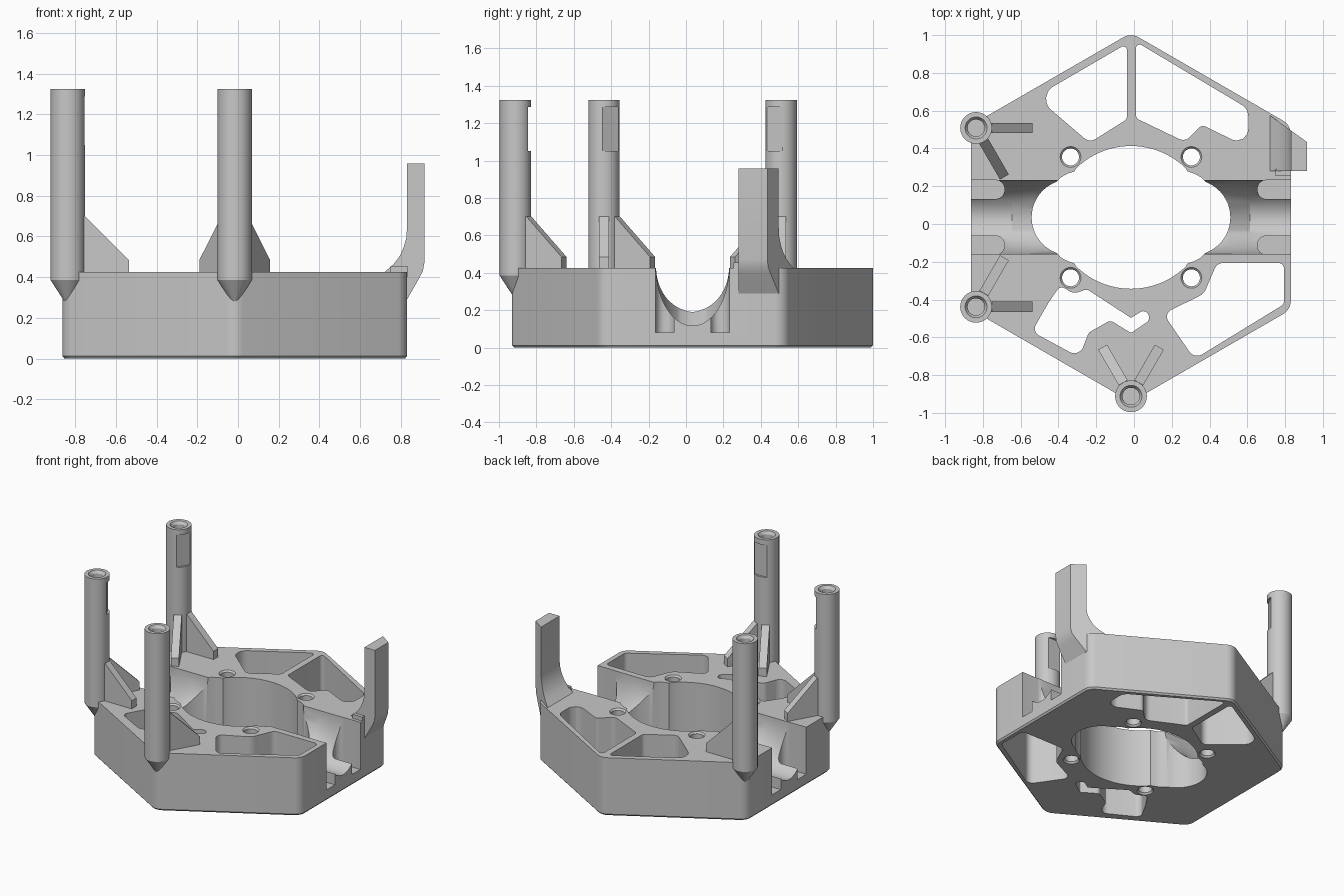
import bpy, bmesh, math
from math import sin, cos, pi, radians
from mathutils import Vector, Matrix

cube = bpy.data.objects.get("Cube")
if cube:
    bpy.data.objects.remove(cube, do_unlink=True)

grey = bpy.data.materials.new("plain grey")
grey.use_nodes = True
grey.diffuse_color = (0.58, 0.58, 0.58, 1)
grey.node_tree.nodes["Principled BSDF"].inputs["Base Color"].default_value = grey.diffuse_color

CX, CY = -0.016, 0.035      # centre of the hexagon
TOP = 0.425                 # height of the base


def loft(name, rings):
    """Skin equal-length rings and cap both ends."""
    bm = bmesh.new()
    loops = [[bm.verts.new(p) for p in ring] for ring in rings]
    for a, b in zip(loops, loops[1:]):
        for i in range(len(a)):
            j = (i + 1) % len(a)
            bm.faces.new((a[i], a[j], b[j], b[i]))
    bm.faces.new(loops[0])
    bm.faces.new(loops[-1])
    bmesh.ops.recalc_face_normals(bm, faces=bm.faces)
    mesh = bpy.data.meshes.new(name)
    bm.to_mesh(mesh)
    bm.free()
    mesh.materials.append(grey)
    ob = bpy.data.objects.new(name, mesh)
    bpy.context.collection.objects.link(ob)
    return ob


def prism(name, outline, z0, z1):
    return loft(name, [[(x, y, z) for x, y in outline] for z in (z0, z1)])


def circle(r, x=0, y=0, n=40):
    return [(x + r * cos(2 * pi * i / n), y + r * sin(2 * pi * i / n)) for i in range(n)]


def rounded(corners, steps=6):
    """Polygon of (x, y, radius) with arcs at its corners."""
    out = []
    for i, (x, y, r) in enumerate(corners):
        p = Vector((x, y))
        a = Vector(corners[i - 1][:2]) - p
        b = Vector(corners[(i + 1) % len(corners)][:2]) - p
        limit = 0.48 * min(a.length, b.length)
        half = a.angle(b) / 2
        a.normalize()
        b.normalize()
        t = min(r / math.tan(half), limit)
        c = p + (a + b).normalized() * (t / cos(half))
        radius = t * math.tan(half)
        u, v = p + a * t - c, p + b * t - c
        for k in range(steps + 1):
            out.append(tuple(c + u.lerp(v, k / steps).normalized() * radius))
    return out


def cut(target, cutter):
    mod = target.modifiers.new("cut", "BOOLEAN")
    mod.operation = "DIFFERENCE"
    mod.solver = "EXACT"
    mod.object = cutter
    bpy.context.view_layer.objects.active = target
    bpy.ops.object.modifier_apply(modifier=mod.name)
    bpy.data.objects.remove(cutter, do_unlink=True)


def smooth(ob):
    bpy.ops.object.select_all(action="DESELECT")
    ob.select_set(True)
    bpy.context.view_layer.objects.active = ob
    bpy.ops.object.shade_smooth_by_angle(angle=radians(28))


# Hexagonal base with a fine chamfer underneath
hexagon = rounded([(0.977 * cos(radians(a)), 0.977 * sin(radians(a)), 0.08)
                   for a in range(30, 390, 60)])
base = loft("base", [[(CX + x * s, CY + y * s, z) for x, y in hexagon]
                     for s, z in ((0.988, 0), (1, 0.012), (1, TOP))])

# Lobed central bore
quarter = [(0.326 + 0.2 * cos(radians(a)), 0.2 * sin(radians(a))) for a in range(0, 71, 7)]
quarter += [(0.37, 0.213), (0.335, 0.232), (0.3, 0.243)]
quarter += [(0.415 * sin(radians(a)), 0.415 * cos(radians(a)) - 0.037) for a in range(44, -1, -4)]
half = quarter + [(-x, y) for x, y in quarter[-2::-1]]
bore = half + [(x, -y) for x, y in half[-2:0:-1]]
cut(base, prism("bore_cutter", [(CX + x, CY + y) for x, y in bore], -0.1, 0.6))

# Lightening pockets
pockets = [
    [(-.037, .955, .02), (-.52, .674, .075), (-.235, .43, .05), (-.037, .555, .03)],
    [(.01, .965, .02), (.605, .61, .07), (.605, .405, .065), (.36, .525, .03),
     (.27, .435, .05), (.01, .56, .03)],
    [(.44, -.206, .05), (.794, -.206, .03), (.794, -.425, .03), (.32, -.715, .05),
     (.155, -.475, .04), (.37, -.37, .08)],
    [(-.54, -.57, .04), (-.455, -.42, .03), (-.39, -.325, .03), (-.32, -.37, .06),
     (-.25, -.345, .03), (-.016, -.497, .01), (.06, -.45, .03), (.09, -.505, .03),
     (-.016, -.577, .01), (-.125, -.51, .03), (-.24, -.575, .04), (-.29, -.705, .05)],
]
for p in pockets:
    cut(base, prism("pocket_cutter", rounded(p), -0.1, 0.6))

# Countersunk screw holes around the bore
for sx in (-1, 1):
    for sy in (-1, 1):
        x, y = CX + 0.32 * sx, CY + 0.32 * sy
        spec = ((.055, -.1), (.055, 0), (.045, .012), (.045, TOP - .012),
                (.055, TOP), (.055, .6))
        cut(base, loft("screw_cutter", [[(*p, z) for p in circle(r, x, y, 28)]
                                        for r, z in spec]))

# Side channels with a rising inner ramp, and a pair of slots in each
for sx in (-1, 1):
    rings = []
    for x, depth in ((1, .313), (.63, .313), (.52, .235), (.3, .235)):
        arc = [(CX + sx * x, CY - .195 * cos(pi * i / 28), .43 - depth * sin(pi * i / 28))
               for i in range(29)]
        rings.append(arc + [(CX + sx * x, CY + .195, .6), (CX + sx * x, CY - .195, .6)])
    cut(base, loft("channel_cutter", rings))
    for sy in (-1, 1):
        ya, yb = CY + sy * .098, CY + sy * .197
        xa, xb = CX + sx * .67, CX + sx
        slot = rounded([(xa, ya, .045), (xb, ya, .001), (xb, yb, .001), (xa, yb, .045)])
        cut(base, prism("slot_cutter", slot, .08, .6))
smooth(base)

# Three hollow posts, each with an inward flat and two gusset ribs
profile = [(.003, .26), (.084, .385), (.084, 1.325), (.058, 1.325),
           (.045, 1.305), (.045, 1.0)]
for name, ang in (("back_right", 150), ("front_right", 210), ("front", 270)):
    a = radians(ang)
    px, py = CX + .947 * cos(a), CY + .947 * sin(a)
    post = loft(name + "_post", [[(*p, z) for p in circle(r, px, py)] for r, z in profile])
    place = Matrix.Translation((px, py, 0)) @ Matrix.Rotation(a + pi, 4, "Z")
    flat = [(.068, -.1), (.2, -.1), (.2, .1), (.068, .1)]
    cut(post, loft("flat_cutter", [[place @ Vector((u, v, z)) for u, v in flat]
                                   for z in (1.05, 1.287)]))
    smooth(post)
    for side, turn in (("a", -30), ("b", 30)):
        m = place @ Matrix.Rotation(radians(turn), 4, "Z")
        shape = [(.02, .41), (.3, .41), (.3, .485), (.084, .7), (.02, .7)]
        loft(name + "_rib_" + side, [[m @ Vector((u, v, z)) for u, z in shape]
                                     for v in (-.027, .027)])

# Upright arm on the left rear edge, with a flared foot and slanted back
arm = [(.72, .425), (.765, .465), (.795, .505), (.815, .55), (.826, .59), (.83, .64),
       (.83, .957), (.915, .957), (.915, .47), (.908, .43), (.89, .395), (.83, .29),
       (.79, .29), (.72, .4)]
upright = loft("upright_arm", [[(x, .28, z) for x, z in arm],
                               [(x, .575 - .72 * (x - .72), z) for x, z in arm]])
smooth(upright)
prism("arm_foot_block", [(.75, .255), (.832, .255), (.832, .29), (.75, .29)], .4, .455)
